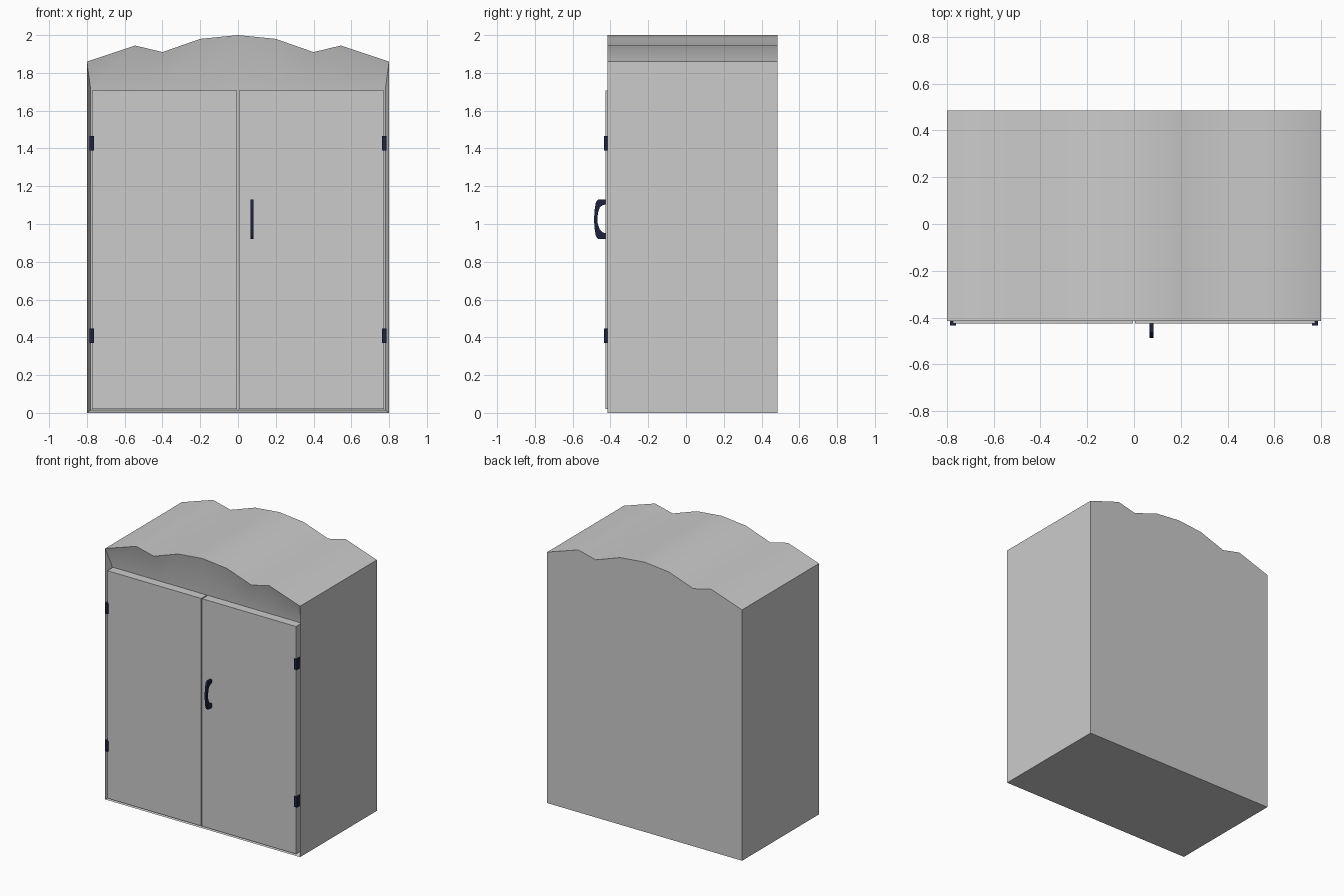
import bpy, bmesh, math

if "Cube" in bpy.data.objects:
    bpy.data.objects.remove(bpy.data.objects["Cube"])

navy = bpy.data.materials.new("dark_navy")
navy.diffuse_color = (0.012, 0.016, 0.05, 1)
navy.use_nodes = True
navy.node_tree.nodes["Principled BSDF"].inputs["Base Color"].default_value = navy.diffuse_color


def finish(name, bm, mat=None, angle=None):
    bmesh.ops.recalc_face_normals(bm, faces=bm.faces)
    me = bpy.data.meshes.new(name)
    bm.to_mesh(me)
    bm.free()
    ob = bpy.data.objects.new(name, me)
    bpy.context.collection.objects.link(ob)
    if mat:
        me.materials.append(mat)
    if angle:
        bpy.ops.object.select_all(action='DESELECT')
        ob.select_set(True)
        bpy.context.view_layer.objects.active = ob
        bpy.ops.object.shade_smooth_by_angle(angle=math.radians(angle))
    return ob


def box(name, x, y, z, mat=None):
    bm = bmesh.new()
    bmesh.ops.create_cube(bm, size=1)
    for v in bm.verts:
        v.co = [(a + b) / 2 + c * (b - a) for c, (a, b) in zip(v.co, (x, y, z))]
    return finish(name, bm, mat)


def bridge(bm, a, b):
    for i in range(len(a)):
        j = (i + 1) % len(a)
        bm.faces.new((a[i], a[j], b[j], b[i]))


# Carcass: scalloped outline, with a front recess whose walls slope inward
half = [(0.8, 1.86), (0.545, 1.945), (0.4, 1.91), (0.2, 1.98)]
top = half + [(0, 2.0)] + [(-x, z) for x, z in reversed(half)]
outline = [(-0.8, 0), (0.8, 0)] + top
inner = [(-0.78, 0.015), (0.78, 0.015)] + [(x * 0.975, 1.715) for x, z in top]
bm = bmesh.new()
back, front, recess = [[bm.verts.new((x, y, z)) for x, z in pts]
                       for pts, y in ((outline, 0.485), (outline, -0.415), (inner, -0.36))]
bridge(bm, back, front)
bridge(bm, front, recess)
bm.faces.new(back)
# the recess floor is a rectangle with extra points on its top edge
bm.faces.new(recess)
finish("cabinet_body", bm, angle=38)

# Doors and hinges, mirrored left and right
for side, s in (("left", -1), ("right", 1)):
    box(side + "_door", sorted((s * 0.004, s * 0.774)), (-0.426, -0.355), (0.02, 1.707))
    for level, z in (("lower", 0.37), ("upper", 1.39)):
        box(f"{side}_{level}_hinge", sorted((s * 0.762, s * 0.787)),
            (-0.434, -0.385), (z, z + 0.077), navy)

# Handle: C-shaped profile (y, z) extruded across x
outer = [(-0.425, 1.13), (-0.465, 1.13), (-0.477, 1.115), (-0.484, 1.075), (-0.487, 1.025),
         (-0.484, 0.975), (-0.477, 0.935), (-0.465, 0.92), (-0.425, 0.92)]
hollow = [(-0.425, 0.952), (-0.442, 0.955), (-0.457, 0.972), (-0.467, 1.0), (-0.469, 1.03),
          (-0.466, 1.06), (-0.457, 1.087), (-0.442, 1.1), (-0.425, 1.103)]
bm = bmesh.new()
a, b = [[bm.verts.new((x, y, z)) for y, z in outer + hollow] for x in (0.067, 0.083)]
bridge(bm, a, b)
bm.faces.new(a)
bm.faces.new(b)
finish("door_handle", bm, navy, angle=30)
